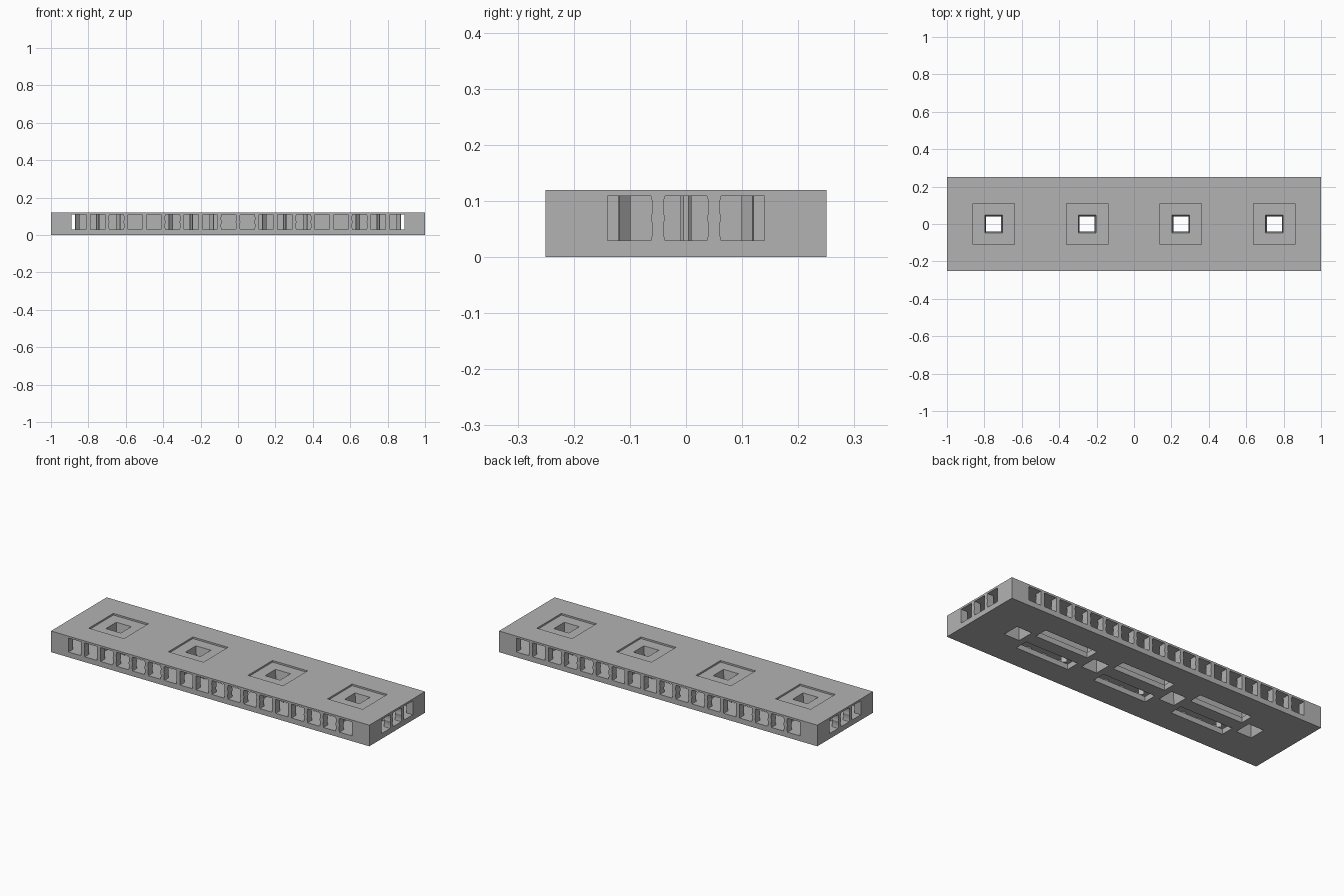
import bpy, bmesh, math
from mathutils import Matrix, Vector

if "Cube" in bpy.data.objects:
    bpy.data.objects.remove(bpy.data.objects["Cube"])

GREY = (0.45, 0.45, 0.45, 1)
FLOOR, CEIL, TOP = 0.03, 0.109, 0.12
UNITS = [-0.75, -0.25, 0.25, 0.75]

mat = bpy.data.materials.new("concrete_grey")
mat.use_nodes = True
mat.diffuse_color = GREY
mat.node_tree.nodes["Principled BSDF"].inputs["Base Color"].default_value = GREY


def box(bm, x0, x1, y0, y1, z0, z1, turn=0):
    size = Matrix.Diagonal((x1 - x0, y1 - y0, z1 - z0, 1))
    centre = Vector(((x0 + x1) / 2, (y0 + y1) / 2, (z0 + z1) / 2))
    spin = Matrix.Rotation(turn, 4, 'Z')
    bmesh.ops.create_cube(bm, size=1, matrix=Matrix.Translation(centre) @ spin @ size)


def prism(bm, outline, push):
    """Extrude a closed outline along a vector."""
    face = bm.faces.new([bm.verts.new(p) for p in outline])
    moved = bmesh.ops.extrude_face_region(bm, geom=[face])["geom"]
    bmesh.ops.translate(bm, vec=push, verts=[v for v in moved if isinstance(v, bmesh.types.BMVert)])


def make(name, bm):
    bmesh.ops.recalc_face_normals(bm, faces=bm.faces)
    mesh = bpy.data.meshes.new(name)
    bm.to_mesh(mesh)
    bm.free()
    mesh.materials.append(mat)
    obj = bpy.data.objects.new(name, mesh)
    bpy.context.collection.objects.link(obj)
    return obj


def combine(body, bm, operation):
    """Apply a boolean to the body and discard the tool."""
    tool = make("tool", bm)
    mod = body.modifiers.new("bool", 'BOOLEAN')
    mod.object, mod.operation, mod.solver = tool, operation, 'EXACT'
    mod.use_self = True
    bpy.context.view_layer.objects.active = body
    bpy.ops.object.modifier_apply(modifier=mod.name)
    bpy.data.objects.remove(tool)


# Slab and its hollow core
bm = bmesh.new()
box(bm, -1, 1, -0.25, 0.25, 0, TOP)
body = make("slab", bm)
bm = bmesh.new()
box(bm, -0.96, 0.96, -0.21, 0.21, FLOOR, CEIL)
combine(body, bm, 'DIFFERENCE')

# Shaft blocks and the partitions between them
bm = bmesh.new()
z0, z1 = FLOOR - 0.005, CEIL + 0.0005
box(bm, -0.85, 0.85, -0.01, 0.01, z0, z1)
for cx in UNITS:
    box(bm, cx - 0.06, cx + 0.06, -0.06, 0.06, z0, z1)
    box(bm, cx - 0.008, cx + 0.008, -0.15, 0.15, z0, z1)
combine(body, bm, 'UNION')

# Window openings; neighbours leave turned balusters between them
def window(bm, centre, half_length, along_x, left_wavy, right_wavy):
    levels, n = [], 16
    for i in range(n + 1):
        t = i / n
        wave = 0.0025 * abs(math.sin(2 * math.pi * t)) ** 0.8
        levels.append((FLOOR + (CEIL - FLOOR) * t, 0.0375 + wave))
    straight = 0.04
    side_r = [(w if right_wavy else straight, z) for z, w in levels]
    side_l = [(-(w if left_wavy else straight), z) for z, w in reversed(levels)]
    if along_x:
        pts = [(centre + u, -half_length, z) for u, z in side_r + side_l]
        prism(bm, pts, (0, 0.08, 0))
        pts = [(x, half_length, z) for x, y, z in pts]
        prism(bm, pts, (0, -0.08, 0))
    else:
        pts = [(-half_length, centre + u, z) for u, z in side_r + side_l]
        prism(bm, pts, (0.08, 0, 0))
        pts = [(half_length, y, z) for x, y, z in pts]
        prism(bm, pts, (-0.08, 0, 0))


bm = bmesh.new()
for i in range(18):
    window(bm, -0.85 + 0.1 * i, 0.27, True, i > 0, i < 17)
for i in range(3):
    window(bm, -0.1 + 0.1 * i, 1.02, False, i > 0, i < 2)
combine(body, bm, 'DIFFERENCE')

# Long floor slots and shallow top trays
bm = bmesh.new()
for cx in (-0.5, 0, 0.5):
    for y0 in (-0.113, 0.037):
        box(bm, cx - 0.166, cx + 0.166, y0, y0 + 0.076, -0.05, FLOOR + 0.01)
for cx in UNITS:
    box(bm, cx - 0.11, cx + 0.11, -0.11, 0.11, TOP - 0.0095, TOP + 0.05)
combine(body, bm, 'DIFFERENCE')

# Square shafts, narrowing to a throat halfway
for end in (0, TOP):
    bm = bmesh.new()
    for cx in UNITS:
        away = 0.02 if end else -0.02
        span = abs(end + away - 0.06)
        bmesh.ops.create_cone(
            bm, cap_ends=True, segments=4, radius1=0.04 * math.sqrt(2), radius2=0.051 * math.sqrt(2),
            depth=span + 0.001, matrix=Matrix.Translation((cx, 0, 0.06 + math.copysign(span / 2, away)))
            @ Matrix.Rotation(0 if end else math.pi, 4, 'X') @ Matrix.Rotation(math.pi / 4, 4, 'Z'))
    combine(body, bm, 'DIFFERENCE')

# Slim posts round each shaft: eight-sided on the axes, blades on the diagonals
bm = bmesh.new()
posts = [(cx, sy * 0.16) for cx in UNITS for sy in (-1, 1)] + [(-0.91, 0), (0.91, 0)]
for x, y in posts:
    bmesh.ops.create_cone(
        bm, cap_ends=True, segments=8, radius1=0.0108, radius2=0.0108, depth=CEIL - FLOOR,
        matrix=Matrix.Translation((x, y, (CEIL + FLOOR) / 2)) @ Matrix.Rotation(math.pi / 8, 4, 'Z'))
for cx in UNITS:
    for sx in (-1, 1):
        for sy in (-1, 1):
            x, y = cx + sx * 0.11, sy * 0.11
            box(bm, x - 0.014, x + 0.014, y - 0.002, y + 0.002, FLOOR, CEIL, sx * sy * math.pi / 4)
make("inner_posts", bm)
